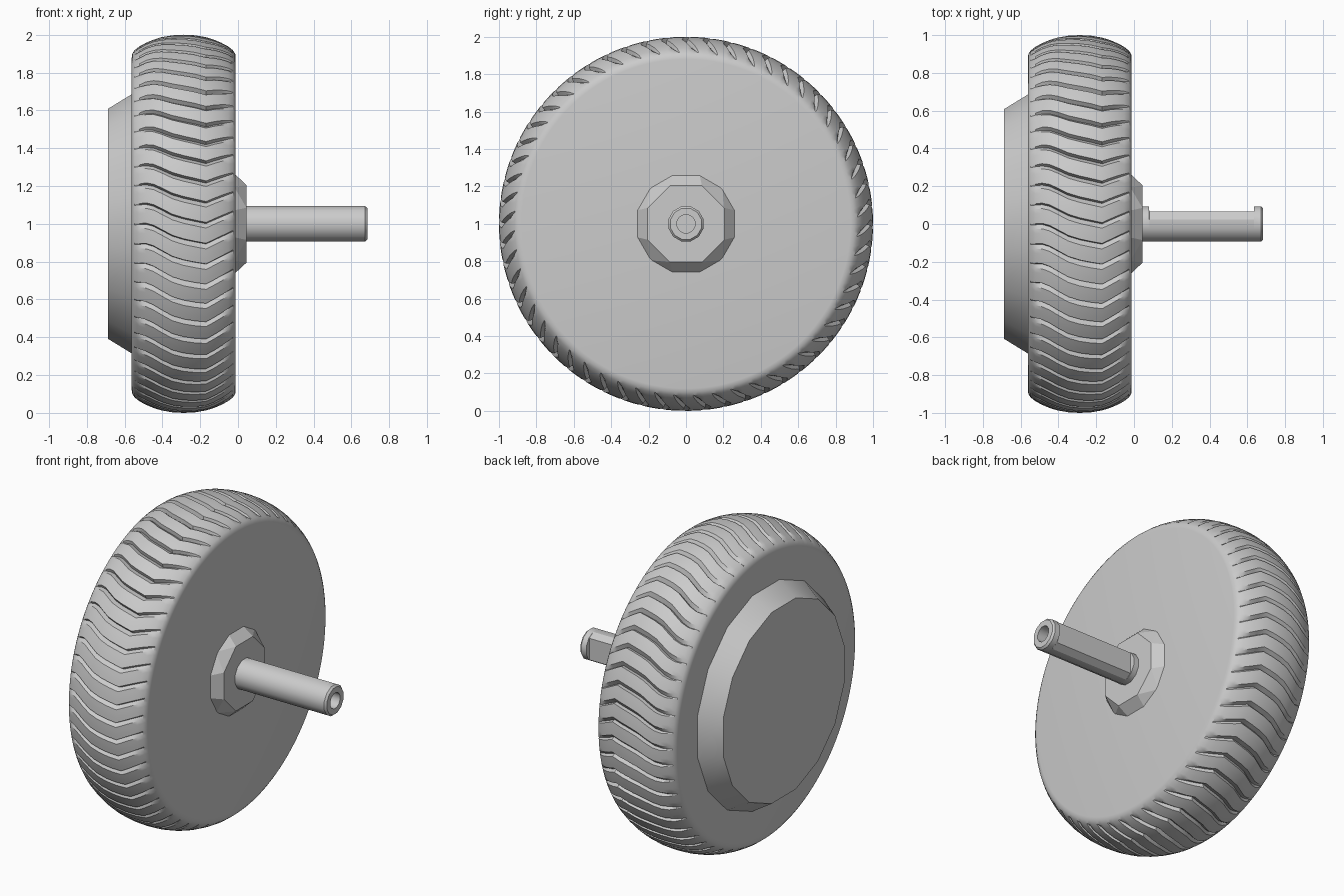
import bpy, bmesh, math
from mathutils import Vector

cube = bpy.data.objects.get("Cube")
if cube:
    bpy.data.objects.remove(cube, do_unlink=True)

grey = bpy.data.materials.new("light grey")
grey.use_nodes = True
colour = (0.6, 0.6, 0.6, 1)
grey.diffuse_color = colour
grey.node_tree.nodes["Principled BSDF"].inputs["Base Color"].default_value = colour


def point(x, r, a):
    """Point at angle a around the axle, which runs along x at z = 1."""
    return Vector((x, -r * math.sin(a), 1 + r * math.cos(a)))


def ring(x, r, sides, turn=0.0):
    return [point(x, r, 2 * math.pi * (i + turn) / sides) for i in range(sides)]


def finish(name, bm, angle=None):
    bmesh.ops.recalc_face_normals(bm, faces=bm.faces)
    mesh = bpy.data.meshes.new(name)
    bm.to_mesh(mesh)
    bm.free()
    mesh.materials.append(grey)
    obj = bpy.data.objects.new(name, mesh)
    bpy.context.collection.objects.link(obj)
    if angle:
        bpy.ops.object.select_all(action='DESELECT')
        obj.select_set(True)
        bpy.context.view_layer.objects.active = obj
        bpy.ops.object.shade_smooth_by_angle(angle=math.radians(angle))
    return obj


def loft(name, rings, angle=None):
    """Skin a row of equal rings and cap both ends."""
    bm = bmesh.new()
    rows = [[bm.verts.new(p) for p in r] for r in rings]
    for a, b in zip(rows, rows[1:]):
        for i in range(len(a)):
            j = (i + 1) % len(a)
            bm.faces.new((a[i], a[j], b[j], b[i]))
    bm.faces.new(rows[0])
    bm.faces.new(rows[-1])
    return finish(name, bm, angle)


def interp(table, x):
    for (x0, y0), (x1, y1) in zip(table, table[1:]):
        if x <= x1:
            return y0 + (y1 - y0) * max(0, x - x0) / (x1 - x0)
    return table[-1][1]


# Tyre: domed tread with wavy chevron grooves, steep on one side
LUGS = 56
wave = [(-0.56, 0.0), (-0.47, -0.005), (-0.33, 0.07), (-0.17, 0.105), (-0.02, 0.035)]
fade = [(-0.545, 0.0), (-0.49, 0.8), (-0.4, 1.0), (-0.17, 1.0), (-0.07, 0.8), (-0.025, 0.0)]
across = [(0.0, 0), (0.06, 1), (0.27, 0), (0.5, 0), (0.75, 0)]
half = [(0.275, 0.88), (0.272, 0.9), (0.26, 0.918), (0.235, 0.938), (0.2, 0.957),
        (0.16, 0.974), (0.118, 0.987), (0.06, 0.997)]
profile = [(-0.287 - d, r) for d, r in half] + [(-0.287, 1.0)]
profile += [(-0.287 + d, r) for d, r in reversed(half)]
tyre_rings = []
for x, r in profile:
    turn, depth = interp(wave, x), 0.025 * interp(fade, x)
    tyre_rings.append([point(x, r - depth * cut, turn + 2 * math.pi * (lug + f) / LUGS)
                       for lug in range(LUGS) for f, cut in across])
loft("tyre", tyre_rings, 30)

# Motor cover on the outer side
loft("motor_cover", [ring(-0.5, 0.7, 16, 0.5), ring(-0.56, 0.7, 16, 0.5),
                     ring(-0.688, 0.62, 16, 0.5)], 25)

# Faceted collar where the axle leaves the wheel
bm = bmesh.new()
for p in ring(-0.02, 0.275, 12, 0.5) + ring(0.045, 0.222, 8, 0.5):
    bm.verts.new(p)
bmesh.ops.convex_hull(bm, input=bm.verts)
bmesh.ops.dissolve_limit(bm, angle_limit=0.02, verts=bm.verts, edges=bm.edges)
finish("axle_collar", bm)

# Axle with a flat milled along the back and a bored end
sections = [(0.03, 0.097, False), (0.08, 0.097, False), (0.081, 0.097, True),
            (0.635, 0.097, True), (0.636, 0.097, False), (0.672, 0.097, False),
            (0.684, 0.086, False), (0.684, 0.05, False), (0.56, 0.05, False)]
axle_rings = []
for x, r, milled in sections:
    pts = ring(x, r, 12, 0.5)
    if milled:
        for p in pts:
            p.y = min(p.y, 0.065)
    axle_rings.append(pts)
loft("axle", axle_rings, 32)
